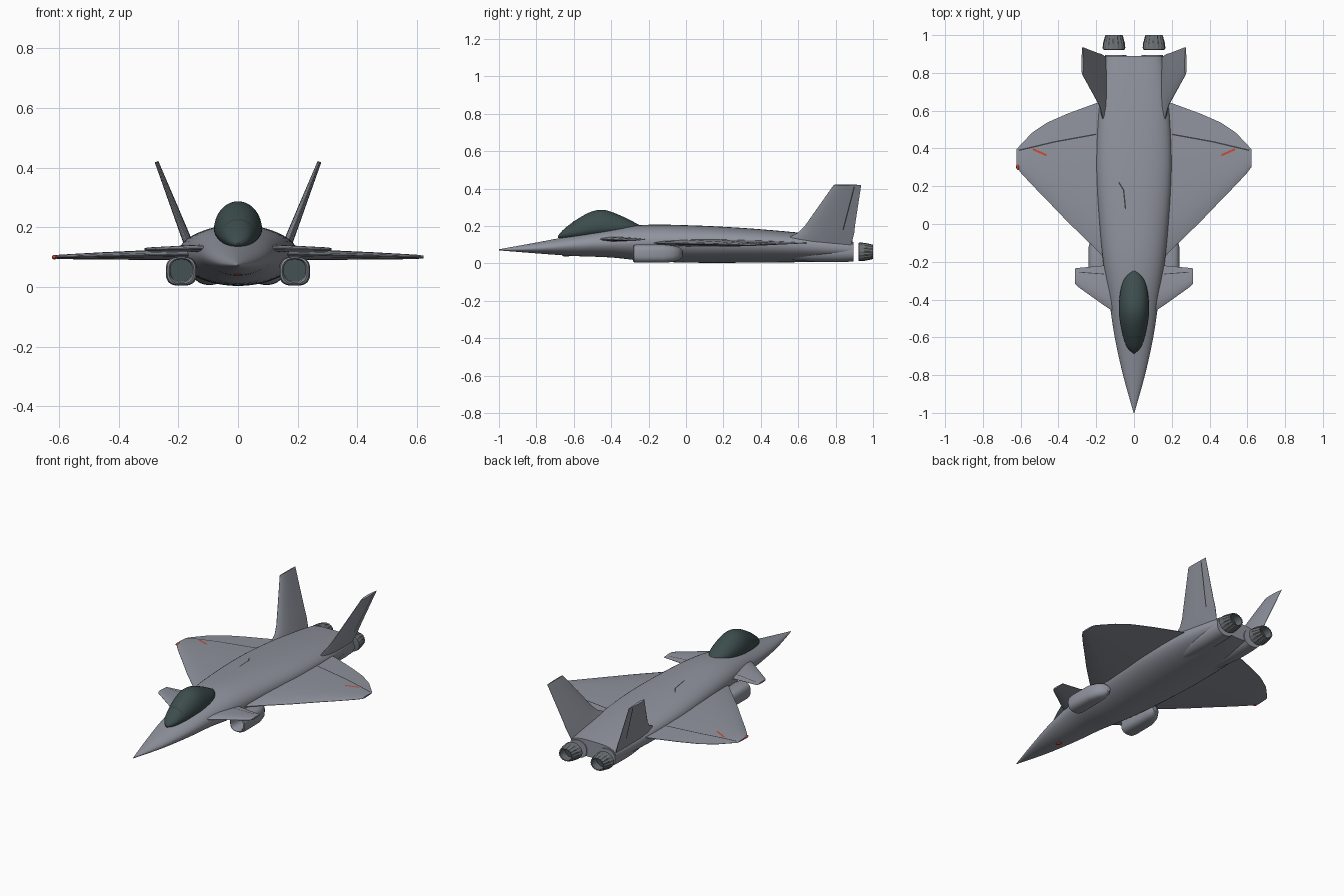
import bpy, bmesh, math
from mathutils import Vector
from mathutils.bvhtree import BVHTree

cube = bpy.data.objects.get("Cube")
if cube:
    bpy.data.objects.remove(cube, do_unlink=True)


def material(name, rgb):
    m = bpy.data.materials.new(name)
    m.use_nodes = True
    m.diffuse_color = (*rgb, 1)
    m.node_tree.nodes["Principled BSDF"].inputs["Base Color"].default_value = (*rgb, 1)
    return m


GREY = material("airframe grey", (0.275, 0.292, 0.336))
GLASS = material("dark teal glass", (0.046, 0.073, 0.074))
ENGINE = material("engine blue grey", (0.056, 0.082, 0.09))
METAL = material("nozzle metal", (0.15, 0.163, 0.172))
LINE = material("panel line", (0.045, 0.048, 0.054))
RED = material("signal red", (0.62, 0.06, 0.03))


def finish(name, bm, mats, angle=35):
    bmesh.ops.recalc_face_normals(bm, faces=bm.faces)
    mesh = bpy.data.meshes.new(name)
    bm.to_mesh(mesh)
    bm.free()
    obj = bpy.data.objects.new(name, mesh)
    bpy.context.collection.objects.link(obj)
    for m in mats:
        mesh.materials.append(m)
    bpy.ops.object.select_all(action="DESELECT")
    obj.select_set(True)
    bpy.context.view_layer.objects.active = obj
    bpy.ops.object.shade_smooth_by_angle(angle=math.radians(angle))
    return obj


def loft(name, rings, mats, angle=35, start_mat=0, end_mat=0):
    """Skin closed rings of points; the two end caps can take another material."""
    bm = bmesh.new()
    loops = [[bm.verts.new(p) for p in ring] for ring in rings]
    n = len(loops[0])
    for a, b in zip(loops, loops[1:]):
        for i in range(n):
            j = (i + 1) % n
            bm.faces.new((a[i], a[j], b[j], b[i]))
    bm.faces.new(loops[0]).material_index = start_mat
    bm.faces.new(loops[-1]).material_index = end_mat
    return finish(name, bm, mats, angle)


def smooth_rows(rows, steps=5):
    """Catmull-Rom resampling of station rows."""
    out = []
    for i in range(len(rows) - 1):
        quad = [rows[max(i - 1, 0)], rows[i], rows[i + 1], rows[min(i + 2, len(rows) - 1)]]
        for s in range(steps):
            t = s / steps
            out.append([b + 0.5 * t * (c - a + t * (2*a - 5*b + 4*c - d + t * (3*(b - c) + d - a)))
                        for a, b, c, d in zip(*quad)])
    return out + [rows[-1]]


def oval(x, y, half, bottom, mid, top, power, low=None, n=48):
    """Superellipse section, widest at height mid; low is the squareness below it."""
    ring = []
    for i in range(n):
        a = 2 * math.pi * i / n
        c, s = math.cos(a), math.sin(a)
        e = 2 / (low if low and s < 0 else power)
        c = math.copysign(abs(c) ** e, c)
        s = math.copysign(abs(s) ** e, s)
        ring.append((x + half * c, y, mid + s * (top - mid if s > 0 else mid - bottom)))
    return ring


def blade(name, stations, normal):
    """Lens-section surface from (leading point, trailing point, thickness) stations."""
    lens = [(0, 0.08), (0.04, 0.45), (0.2, 0.9), (0.4, 1), (0.7, 0.65), (1, 0.08)]
    outline = lens + [(u, -t) for u, t in reversed(lens)]
    rings = [[Vector(le).lerp(Vector(te), u) + normal * (t * thick / 2) for u, t in outline]
             for le, te, thick in stations]
    return loft(name, rings, [GREY], angle=30)


def panel_line(name, target, path, direction, mat=LINE, width=0.007):
    """Thin ribbon laid on the target by casting a path along a direction."""
    tree = BVHTree.FromPolygons([v.co for v in target.data.vertices],
                                [p.vertices for p in target.data.polygons])
    direction = Vector(direction)
    bm = bmesh.new()
    last = None
    for a, b in zip(path, path[1:]):
        a, b = Vector(a), Vector(b)
        side = direction.cross(b - a).normalized() * width / 2
        for s in range(13):
            p = a.lerp(b, s / 12)
            hits = [tree.ray_cast(p + o - direction, direction) for o in (side, -side)]
            if any(h[0] is None for h in hits):
                last = None
                continue
            pair = [bm.verts.new(h[0] - direction * 0.0015) for h in hits]
            if last:
                bm.faces.new((last[0], last[1], pair[1], pair[0]))
            last = pair
    return finish(name, bm, [mat])


def lamp(name, loc, scale):
    bpy.ops.mesh.primitive_uv_sphere_add(segments=16, ring_count=8, radius=1, location=loc)
    obj = bpy.context.object
    obj.name = name
    obj.scale = scale
    obj.data.materials.append(RED)
    bpy.ops.object.shade_smooth_by_angle()


DOWN, UP = (0, 0, -1), (0, 0, 1)

# Fuselage: y, half width, bottom, widest height, top, upper and lower squareness
body_rows = [
    (-1.0, 0.002, 0.07, 0.073, 0.076, 2, 1.9),
    (-0.8, 0.058, 0.054, 0.08, 0.112, 2, 1.9),
    (-0.6, 0.102, 0.04, 0.097, 0.15, 2, 1.9),
    (-0.4, 0.132, 0.032, 0.108, 0.188, 2.1, 1.9),
    (-0.2, 0.163, 0.012, 0.113, 0.207, 2.2, 1.9),
    (0.05, 0.187, 0.004, 0.113, 0.203, 2.3, 2),
    (0.3, 0.2, 0.004, 0.107, 0.19, 2.4, 2),
    (0.55, 0.192, 0.006, 0.097, 0.17, 2.5, 2),
    (0.75, 0.172, 0.012, 0.085, 0.148, 2.7, 2.1),
    (0.89, 0.152, 0.03, 0.075, 0.13, 3, 2.4),
]
body = loft("fuselage", [oval(0, *r) for r in smooth_rows(body_rows)], [GREY])

# Canopy
canopy_rows = [
    (-0.685, 0.004, 0.138, 0.142, 0.148, 2),
    (-0.65, 0.038, 0.13, 0.158, 0.186, 2),
    (-0.58, 0.062, 0.13, 0.172, 0.238, 2),
    (-0.5, 0.077, 0.135, 0.188, 0.279, 2),
    (-0.43, 0.08, 0.14, 0.192, 0.285, 2),
    (-0.34, 0.069, 0.15, 0.192, 0.252, 2),
    (-0.28, 0.045, 0.165, 0.192, 0.222, 2),
    (-0.245, 0.008, 0.18, 0.192, 0.204, 2),
]
canopy = loft("canopy", [oval(0, *r) for r in smooth_rows(canopy_rows)], [GLASS])
panel_line("canopy_frame", canopy, [(-0.056, -0.6, 0.2), (0.056, -0.6, 0.2)], DOWN)

# Spine seam and nose light
panel_line("spine_seam", body, [(-0.08, 0.22, 0), (-0.055, 0.18, 0), (-0.045, 0.08, 0)], DOWN)
lamp("nose_light", (0, -0.64, 0.0425), (0.012, 0.02, 0.006))

for side, s in (("left", 1), ("right", -1)):
    # Main wing: x, leading y, trailing y, height, thickness
    wing_rows = [(0.1, -0.24, 0.66, 0.11, 0.042), (0.2, -0.135, 0.64, 0.109, 0.038),
                 (0.35, 0.01, 0.585, 0.106, 0.03), (0.46, 0.125, 0.537, 0.104, 0.024),
                 (0.54, 0.207, 0.483, 0.102, 0.019), (0.6, 0.272, 0.42, 0.101, 0.014),
                 (0.622, 0.302, 0.395, 0.1, 0.009)]
    wing = blade(f"{side}_wing", [((s * x, a, z), (s * x, b, z), t)
                                  for x, a, b, z, t in wing_rows], Vector(UP))
    panel_line(f"{side}_flap_seam", wing, [(s * 0.2, 0.475, 0), (s * 0.42, 0.435, 0),
                                           (s * 0.61, 0.39, 0)], DOWN)
    panel_line(f"{side}_wing_mark", wing, [(s * 0.463, 0.364, 0), (s * 0.535, 0.396, 0)],
               DOWN, RED, 0.01)

    # Canard with hinge line
    canard_rows = [(0.1, -0.47, -0.215, 0.13, 0.026), (0.16, -0.43, -0.22, 0.129, 0.022),
                   (0.3, -0.33, -0.233, 0.126, 0.013), (0.313, -0.315, -0.235, 0.126, 0.009)]
    canard = blade(f"{side}_canard", [((s * x, a, z), (s * x, b, z), t)
                                      for x, a, b, z, t in canard_rows], Vector(UP))
    panel_line(f"{side}_canard_seam", canard, [(s * 0.16, -0.265, 0), (s * 0.29, -0.255, 0)],
               DOWN, width=0.004)

    # Canted tail fin: height, leading y, trailing y, thickness
    fin_rows = [(0.09, 0.5, 0.88, 0.034), (0.145, 0.56, 0.895, 0.032), (0.165, 0.6, 0.9, 0.03),
                (0.2, 0.635, 0.903, 0.028), (0.42, 0.79, 0.937, 0.013)]
    lean = lambda z: s * (0.16 + 0.39 * (z - 0.13))
    fin = blade(f"{side}_tail_fin", [((lean(z), a, z), (lean(z), b, z), t)
                                     for z, a, b, t in fin_rows], Vector((s, 0, -0.39)).normalized())
    panel_line(f"{side}_rudder_seam", fin, [(lean(0.18), 0.84, 0.18), (lean(0.41), 0.9, 0.41)],
               (-s, 0, 0))

    # Intake pod: deep duct ending in an engine face, rounded lip, tapering outer shell
    c = s * 0.19
    duct = [oval(c, -0.13, 0.036, 0.018, 0.055, 0.092, 2.3),
            oval(c, -0.27, 0.037, 0.016, 0.055, 0.093, 2.3),
            oval(c, -0.283, 0.042, 0.011, 0.054, 0.096, 2.5)]
    shell = [oval(c, -0.278, 0.048, 0.006, 0.053, 0.1, 2.7),
             oval(c, -0.255, 0.052, 0.004, 0.052, 0.101, 2.9),
             oval(c, -0.12, 0.05, 0.004, 0.052, 0.101, 2.9),
             oval(s * 0.183, -0.07, 0.044, 0.008, 0.052, 0.096, 2.6),
             oval(s * 0.175, -0.04, 0.033, 0.016, 0.052, 0.088, 2.2),
             oval(s * 0.165, -0.02, 0.012, 0.035, 0.052, 0.07, 2)]
    loft(f"{side}_intake", duct + shell, [GREY, ENGINE], start_mat=1)

    # Rounded engine housing under the rear deck
    housing_rows = [(0.55, 0.04, 0.02, 0.06, 0.1, 2), (0.7, 0.058, 0.008, 0.062, 0.115, 2.1),
                    (0.82, 0.06, 0.007, 0.062, 0.117, 2.2), (0.895, 0.057, 0.011, 0.062, 0.114, 2.2)]
    loft(f"{side}_engine_housing", [oval(s * 0.096, *r) for r in smooth_rows(housing_rows, 3)], [GREY])

    # Ribbed engine nozzle
    def ribbed(y, r, depth):
        radii = [r - (depth if i % 4 > 1 else 0) for i in range(64)]
        return [(s * 0.106 + math.cos(math.tau * i / 64) * q, y,
                 0.062 + math.sin(math.tau * i / 64) * q * 0.83) for i, q in enumerate(radii)]
    loft(f"{side}_nozzle", [ribbed(0.922, 0.05, 0), ribbed(0.924, 0.059, 0), ribbed(0.935, 0.06, 0.004),
                            ribbed(0.96, 0.057, 0.004), ribbed(1.0, 0.046, 0.003),
                            ribbed(0.999, 0.038, 0), ribbed(0.95, 0.039, 0)],
         [METAL, ENGINE], end_mat=1)

# Wingtip light
lamp("right_wingtip_light", (-0.615, 0.304, 0.1), (0.009, 0.018, 0.008))
